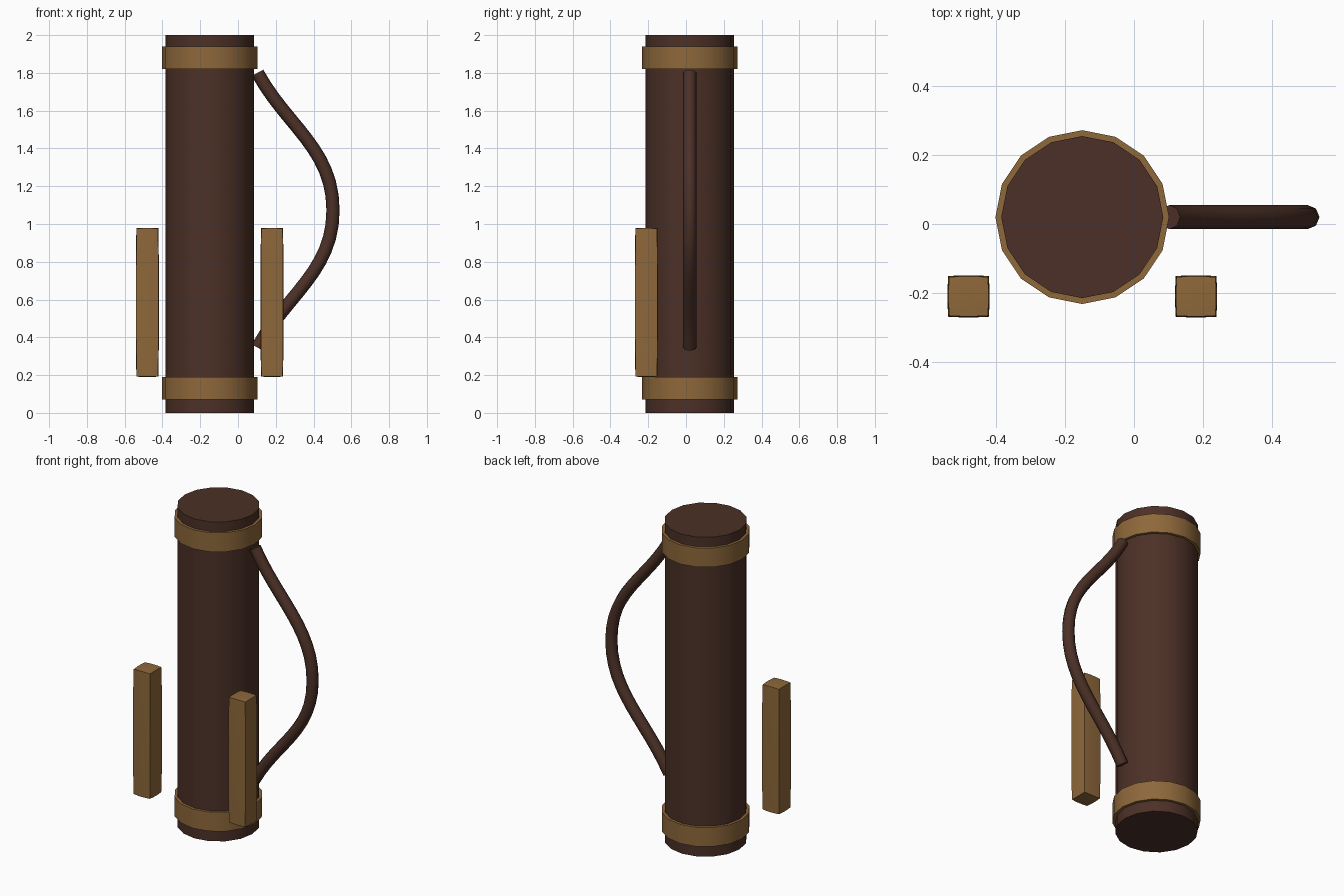
import bpy, math
from mathutils import Vector

if "Cube" in bpy.data.objects:
    bpy.data.objects.remove(bpy.data.objects["Cube"])


def material(name, rgb):
    m = bpy.data.materials.new(name)
    m.diffuse_color = (*rgb, 1)
    m.use_nodes = True
    m.node_tree.nodes["Principled BSDF"].inputs["Base Color"].default_value = m.diffuse_color
    return m


LEATHER = material("dark_leather", (0.072, 0.030, 0.020))
TAN = material("tan_trim", (0.27, 0.138, 0.043))
CX, CY = -0.15, 0.02


def finish(obj, name, mat, angle=30):
    obj.name = name
    obj.data.materials.clear()
    obj.data.materials.append(mat)
    bpy.ops.object.select_all(action='DESELECT')
    obj.select_set(True)
    bpy.context.view_layer.objects.active = obj
    bpy.ops.object.shade_smooth_by_angle(angle=math.radians(angle))


def tube(name, mat, radius, z0, z1):
    # 16-sided cylinder with a corner on the x axis
    bpy.ops.mesh.primitive_cylinder_add(vertices=16, radius=radius, depth=z1 - z0,
                                        location=(CX, CY, (z0 + z1) / 2))
    finish(bpy.context.object, name, mat)


# main case and its two bands
tube("case_body", LEATHER, 0.235, 0, 2)
tube("lower_band", TAN, 0.252, 0.07, 0.19)
tube("upper_band", TAN, 0.252, 1.82, 1.94)

# carrying strap: a smooth three-point curve bowing to the right
points = [Vector(p) for p in ((0.103, CY, 1.80), (0.503, CY, 1.073), (0.103, CY, 0.346))]
curve = bpy.data.curves.new("strap_path", 'CURVE')
curve.dimensions = '3D'
curve.bevel_depth = 0.035
curve.bevel_resolution = 2
curve.use_fill_caps = True
spline = curve.splines.new('BEZIER')
spline.bezier_points.add(2)
reach = 0.39 * (points[1] - points[0]).length
tangents = [(points[1] - points[0]).normalized(), Vector((0, 0, -1)),
            (points[2] - points[1]).normalized()]
for bp, p, t in zip(spline.bezier_points, points, tangents):
    bp.handle_left_type = bp.handle_right_type = 'FREE'
    bp.co = p
    bp.handle_left = p - t * reach
    bp.handle_right = p + t * reach
strap = bpy.data.objects.new("strap", curve)
bpy.context.collection.objects.link(strap)
bpy.ops.object.select_all(action='DESELECT')
strap.select_set(True)
bpy.context.view_layer.objects.active = strap
bpy.ops.object.convert(target='MESH')
finish(bpy.context.object, "strap", LEATHER, 60)

# two slightly swollen upright bars in front, left and right of the case
for side, x in (("left", -0.48), ("right", 0.18)):
    bpy.ops.mesh.primitive_cube_add(size=2, location=(x, -0.21, 0.585))
    bar = bpy.context.object
    bpy.ops.object.mode_set(mode='EDIT')
    bpy.ops.mesh.subdivide(number_cuts=5)
    bpy.ops.object.mode_set(mode='OBJECT')
    for v in bar.data.vertices:
        u, w, h = v.co
        v.co = (u * (0.061 - 0.002 * w**2 - 0.003 * h**4),
                w * (0.061 - 0.002 * u**2 - 0.003 * h**4),
                h * (0.395 - 0.002 * (u**2 + w**2)))
    finish(bar, side + "_bar", TAN)
